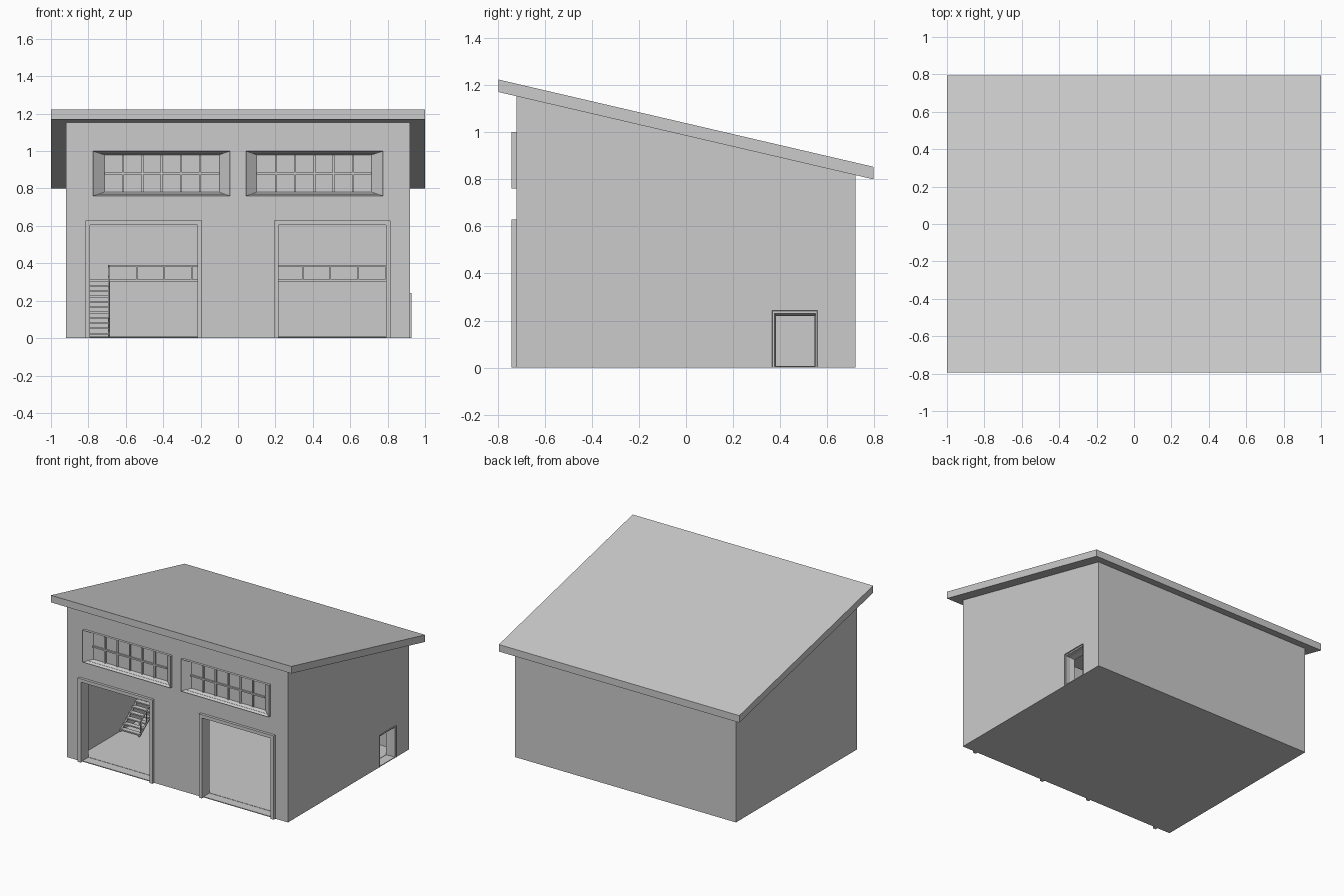
import bpy
import bmesh
from mathutils import Vector

old = bpy.data.objects.get("Cube")
if old:
    bpy.data.objects.remove(old)

grey = bpy.data.materials.new("light grey")
grey.use_nodes = True
colour = (0.6, 0.6, 0.6, 1)
grey.diffuse_color = colour
grey.node_tree.nodes["Principled BSDF"].inputs["Base Color"].default_value = colour

WX, WY, THICK = 0.92, 0.72, 0.07      # outer half sizes and wall thickness
IX, IY = WX - THICK, WY - THICK       # room half sizes
RX, RY = 1.0, 0.795                   # roof half sizes


def roof_under(y):
    return 0.985 - 0.2327 * y


def finish(name, bm, fix_normals=True):
    if fix_normals:
        bmesh.ops.recalc_face_normals(bm, faces=bm.faces)
    mesh = bpy.data.meshes.new(name)
    bm.to_mesh(mesh)
    bm.free()
    mesh.materials.append(grey)
    obj = bpy.data.objects.new(name, mesh)
    bpy.context.collection.objects.link(obj)
    return obj


def add_box(bm, low, high):
    low, high = Vector(low), Vector(high)
    verts = bmesh.ops.create_cube(bm, size=1)["verts"]
    for v in verts:
        v.co = Vector(a * b for a, b in zip(v.co, high - low)) + (low + high) / 2
    return verts


def add_beam(bm, a, b, width):
    a, b = Vector(a), Vector(b)
    turn = (b - a).to_track_quat("Z", "Y")
    for v in bmesh.ops.create_cube(bm, size=1)["verts"]:
        v.co = turn @ Vector((v.co.x * width, v.co.y * width, v.co.z * (b - a).length)) + (a + b) / 2


def box(name, low, high):
    bm = bmesh.new()
    add_box(bm, low, high)
    return finish(name, bm)


def casing(name, rows, place, closed=False):
    """Bridge rectangles (u0, u1, z0, z1, depth) into a frame; closed adds a sill and pane."""
    bm = bmesh.new()
    loops = []
    for u0, u1, z0, z1, d in rows:
        corners = ((u0, z0), (u0, z1), (u1, z1), (u1, z0))
        loops.append([bm.verts.new(place(u, d, z)) for u, z in corners])
    for a, b in zip(loops, loops[1:]):
        for i in range(4 if closed else 3):
            j = (i + 1) % 4
            bm.faces.new((a[i], a[j], b[j], b[i]))
    if closed:
        bm.faces.new(loops[0])
        bm.faces.new(loops[-1])
    else:
        # close the frame between its last and first rectangles
        a, b = loops[-1], loops[0]
        for i in range(3):
            bm.faces.new((a[i], a[i + 1], b[i + 1], b[i]))
        bm.faces.new([r[0] for r in loops])
        bm.faces.new([r[3] for r in loops])
    return finish(name, bm)


def on_front(u, d, z):
    return (u, d, z)


def on_side(u, d, z):
    return (d, u, z)


# Walls: hollow shell whose top follows the roof slope
bm = bmesh.new()
rings = []
for hx, hy in ((WX, WY), (IX, IY)):
    plan = ((-hx, -hy), (hx, -hy), (hx, hy), (-hx, hy))
    rings.append([bm.verts.new((x, y, 0)) for x, y in plan])
    rings.append([bm.verts.new((x, y, roof_under(y) + 0.002)) for x, y in plan])
for a, b in ((0, 1), (1, 3), (3, 2), (2, 0)):
    for i in range(4):
        j = (i + 1) % 4
        bm.faces.new((rings[a][i], rings[a][j], rings[b][j], rings[b][i]))
walls = finish("walls", bm)

# Openings cut through the walls
cut = bmesh.new()
for s in (-1, 1):
    for u0, u1, z0, z1 in ((0.205, 0.8, 0.006, 0.615), (0.055, 0.765, 0.77, 0.99)):
        x0, x1 = sorted((s * u0, s * u1))
        add_box(cut, (x0, -0.8, z0), (x1, -0.6, z1))
add_box(cut, (0.8, 0.375, 0.006), (1.0, 0.55, 0.23))
cutter = finish("opening_cutter", cut)
cutter.hide_render = True
mod = walls.modifiers.new("openings", "BOOLEAN")
mod.operation, mod.solver, mod.object = "DIFFERENCE", "EXACT", cutter
bpy.context.view_layer.update()
graph = bpy.context.evaluated_depsgraph_get()
cut_mesh = bpy.data.meshes.new_from_object(walls.evaluated_get(graph))
walls.modifiers.clear()
walls.data = cut_mesh
bpy.data.objects.remove(cutter)

# The wall footing faces upward
bm = bmesh.new()
bm.from_mesh(walls.data)
footing = [f for f in bm.faces if f.normal.z < -0.9 and f.calc_center_median().z < 0.001]
bmesh.ops.reverse_faces(bm, faces=footing)
bm.to_mesh(walls.data)
bm.free()

# Floor slab and sloping roof
box("floor", (-IX, -IY, 0), (IX, IY, 0.008))
bm = bmesh.new()
for v in add_box(bm, (-RX, -RY, 0), (RX, RY, 0.053)):
    v.co.z += roof_under(v.co.y)
finish("roof", bm)

# Garage frames and windows, one pair per side
for s, side in ((-1, "right"), (1, "left")):
    def rect(u0, u1, z0, z1, d):
        return (s * u0, s * u1, z0, z1, d)

    casing(side + "_garage_frame", [
        rect(0.193, 0.815, 0, 0.63, -0.719), rect(0.193, 0.815, 0, 0.63, -0.74),
        rect(0.217, 0.79, 0, 0.605, -0.74), rect(0.217, 0.79, 0, 0.605, -IY)], on_front)
    casing(side + "_window_frame", [
        rect(0.055, 0.765, 0.77, 0.99, -IY), rect(0.055, 0.765, 0.77, 0.99, -0.719),
        rect(0.043, 0.775, 0.76, 1.0, -0.719), rect(0.043, 0.775, 0.76, 1.0, -0.74),
        rect(0.1, 0.715, 0.78, 0.98, -0.695)], on_front, closed=True)
    bm = bmesh.new()
    for i in range(5):
        x = s * (0.203 + 0.1028 * i)
        add_beam(bm, (x, -0.7, 0.78), (x, -0.7, 0.98), 0.011)
    add_beam(bm, (s * 0.1, -0.703, 0.88), (s * 0.715, -0.703, 0.88), 0.011)
    finish(side + "_window_bars", bm)

# Side doorway with splayed reveals
casing("side_door_frame", [
    (0.365, 0.558, 0, 0.242, 0.919), (0.365, 0.558, 0, 0.242, 0.927),
    (0.383, 0.546, 0, 0.22, IX)], on_side)

# Upper floor along the back of the room, with its railing
EDGE, DECK, RAIL, STAIR_X = 0.2, 0.312, 0.388, -0.69
box("upper_floor", (-IX, EDGE, 0.302), (IX, IY, DECK))
bm = bmesh.new()
for i in range(11):
    x = STAIR_X + 0.148 * i
    add_beam(bm, (x, EDGE + 0.006, DECK), (x, EDGE + 0.006, RAIL), 0.008)
add_beam(bm, (STAIR_X, EDGE + 0.006, RAIL), (IX, EDGE + 0.006, RAIL), 0.008)
finish("upper_railing", bm)

# Open staircase against the wall, with stringers and a handrail
START, STEPS = -0.19, 11
run, rise = (EDGE - START) / STEPS, DECK / STEPS
bm = bmesh.new()
for i in range(STEPS):
    y, z = START + run * i, rise * (i + 1)
    add_box(bm, (-IX, y, z - 0.009), (STAIR_X, y + run, z))
finish("stair_treads", bm)
bm = bmesh.new()
for x in (-IX + 0.005, STAIR_X):
    add_beam(bm, (x, START, 0.012), (x, EDGE, DECK - 0.01), 0.01)
finish("stair_stringers", bm)
bm = bmesh.new()
lift = RAIL - DECK
add_beam(bm, (STAIR_X, START, lift + rise), (STAIR_X, EDGE, RAIL), 0.008)
for i in range(0, STEPS, 2):
    y, z = START + run * (i + 0.5), rise * (i + 1)
    add_beam(bm, (STAIR_X, y, z), (STAIR_X, y, z + lift), 0.007)
finish("stair_railing", bm)
